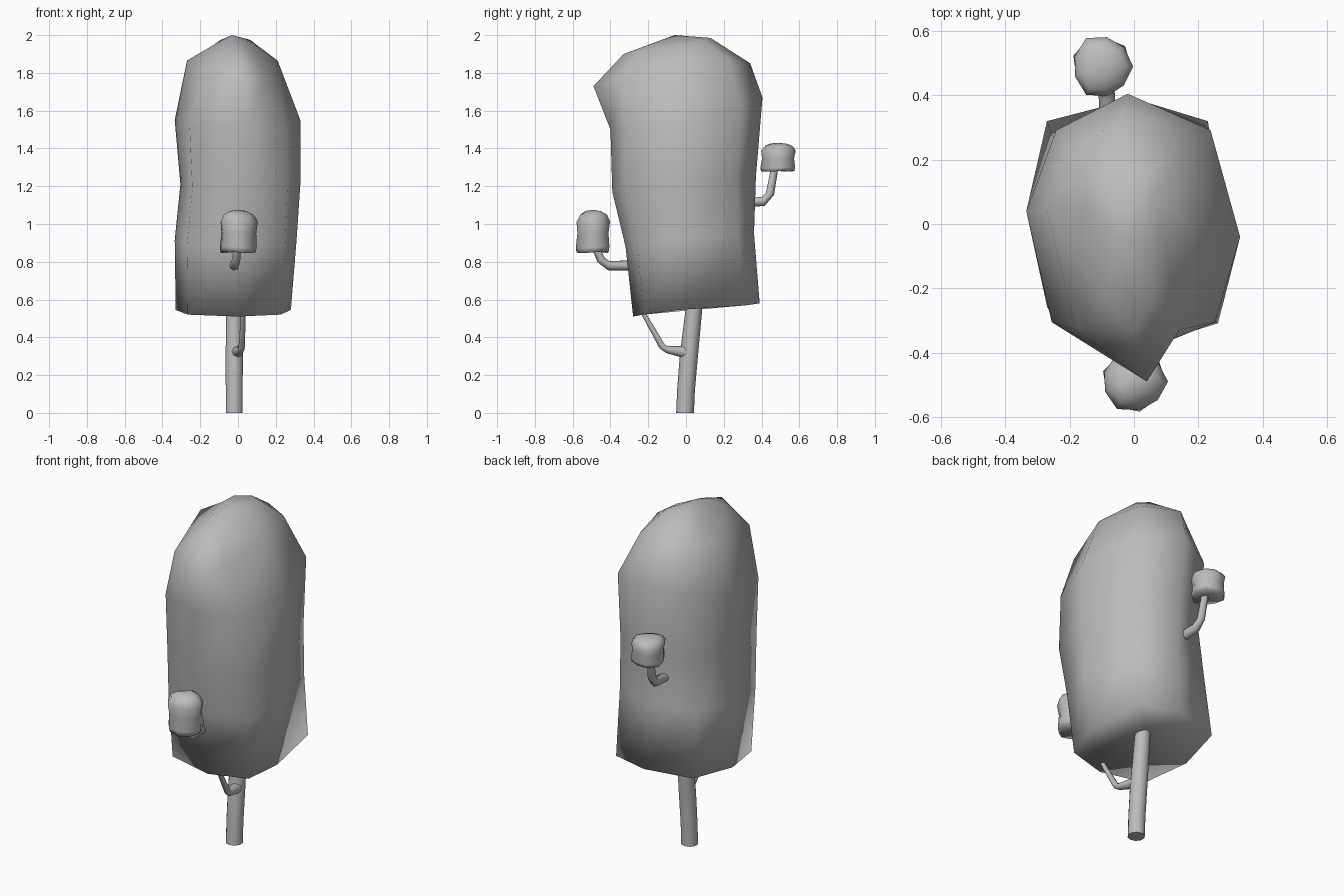
import bpy, bmesh
from math import sin, cos, pi
from mathutils import Vector

cube = bpy.data.objects.get("Cube")
if cube:
    bpy.data.objects.remove(cube)

grey = bpy.data.materials.new("plain_grey")
grey.use_nodes = True
tone = (0.5, 0.5, 0.5, 1)
grey.diffuse_color = tone
grey.node_tree.nodes["Principled BSDF"].inputs["Base Color"].default_value = tone


def loft(name, rings, bottom=None, top=None, angle=180):
    """Skin equal-length rings of points; each end gets a tip or a flat cap."""
    bm = bmesh.new()
    loops = [[bm.verts.new(p) for p in ring] for ring in rings]
    n = len(loops[0])
    for a, b in zip(loops, loops[1:]):
        for i in range(n):
            j = (i + 1) % n
            bm.faces.new((a[i], a[j], b[j], b[i]))
    for loop, tip in ((loops[0], bottom), (loops[-1], top)):
        if tip is None:
            bm.faces.new(loop)
        else:
            v = bm.verts.new(tip)
            for i in range(n):
                bm.faces.new((loop[i], loop[(i + 1) % n], v))
    bmesh.ops.recalc_face_normals(bm, faces=bm.faces)
    mesh = bpy.data.meshes.new(name)
    bm.to_mesh(mesh)
    bm.free()
    mesh.materials.append(grey)
    obj = bpy.data.objects.new(name, mesh)
    bpy.context.collection.objects.link(obj)
    bpy.ops.object.select_all(action='DESELECT')
    obj.select_set(True)
    bpy.context.view_layer.objects.active = obj
    bpy.ops.object.shade_smooth_by_angle(angle=angle * pi / 180)


def slanted_ring(z_front, z_back, y_front, y_back, x_min, x_max, ridge, corner, lean, lift):
    """Eight-sided ring with pointed front and back, tilted along y, sides lifted.
    Corner swells the diagonals, lean swells the front ones more than the back."""
    pts = []
    for i in range(8):
        a = i * pi / 4
        k = corner + (lean if cos(a) > 0 else -lean) if i % 2 else 1.0
        s, c = k * sin(a), k * cos(a)
        x = s * (x_max if s > 0 else -x_min) + ridge * c * (i % 4 == 0)
        y = c * (y_front if c > 0 else -y_back) - 0.04 * s * (i % 4 == 2)
        z = z_front + (z_back - z_front) * (1 - cos(a)) / 2 + lift * sin(a) ** 2
        pts.append((x, y, z))
    return pts


def tube(name, path, radii, sides=10):
    """Tapered round limb along a bent path."""
    path = [Vector(p) for p in path]
    rings = []
    for i, p in enumerate(path):
        d = path[min(i + 1, len(path) - 1)] - path[max(i - 1, 0)]
        if i == 0 and p.z == 0:
            d = Vector((0, 0, 1))
        u = d.cross(Vector((1, 0, 0))).normalized()
        v = d.cross(u).normalized()
        rings.append([p + radii[i] * (u * cos(2 * pi * k / sides) + v * sin(2 * pi * k / sides))
                      for k in range(sides)])
    loft(name, rings, angle=60)


def tuft(name, x, y, rx, ry, z0, z1):
    """Small lumpy foliage clump with a flat base and domed top."""
    rings = []
    for h, r in ((0, 0.93), (0.12, 0.98), (0.45, 0.92), (0.72, 1.0), (0.88, 0.8), (0.96, 0.45)):
        ring = []
        for k in range(9):
            a = 2 * pi * k / 9
            lump = r * (1 + 0.06 * sin(3 * a + 2 * h))
            ring.append((x + rx * lump * cos(a), y + ry * lump * sin(a),
                         z0 + (z1 - z0) * (h + 0.02 * sin(2 * a))))
        rings.append(ring)
    loft(name, rings, bottom=(x, y, z0 + 0.01), top=(x, y, z1))


# Main foliage: tall body with a forward bulge near the top and a hollow underside
body = [
    (0.51, 0.58, -0.28, 0.39, -0.33, 0.28, 0.0, 1.15, -0.01, 0.0),
    (0.88, 0.95, -0.32, 0.36, -0.335, 0.31, 0.0, 1.11, 0.03, 0.0),
    (1.17, 1.25, -0.39, 0.37, -0.305, 0.33, 0.0, 1.07, 0.05, 0.0),
    (1.50, 1.67, -0.40, 0.405, -0.335, 0.33, 0.02, 1.05, 0.03, -0.035),
    (1.73, 1.85, -0.49, 0.34, -0.27, 0.21, 0.04, 0.94, 0.01, 0.075),
    (1.90, 1.985, -0.33, 0.13, -0.13, 0.09, 0.0, 1.0, 0.0, 0.005),
]
loft("foliage", [slanted_ring(*r) for r in body],
     bottom=(-0.02, 0.08, 0.61), top=(-0.03, -0.06, 2.0))

# Trunk and the thin fork below the foliage
tube("trunk", [(-0.02, -0.005, 0), (-0.02, 0.0, 0.12), (-0.02, 0.015, 0.3),
               (-0.02, 0.042, 0.55), (-0.02, 0.06, 0.75)],
     (0.047, 0.047, 0.048, 0.044, 0.04))
tube("fork_branch", [(-0.01, 0.01, 0.32), (0.015, -0.1, 0.335), (0.02, -0.125, 0.35),
                     (0.03, -0.25, 0.57)],
     (0.034, 0.019, 0.017, 0.011), 8)

# Bent twigs carrying small tufts
tube("front_twig", [(-0.02, -0.2, 0.78), (-0.02, -0.41, 0.78), (-0.01, -0.45, 0.81),
                    (0.0, -0.49, 0.9)],
     (0.027, 0.025, 0.022, 0.019), 8)
tuft("front_tuft", 0.0, -0.49, 0.1, 0.093, 0.85, 1.075)
tube("back_twig", [(-0.08, 0.25, 1.11), (-0.085, 0.41, 1.12), (-0.09, 0.445, 1.16),
                   (-0.1, 0.475, 1.33)],
     (0.027, 0.025, 0.022, 0.019), 8)
tuft("back_tuft", -0.1, 0.49, 0.092, 0.096, 1.28, 1.43)
